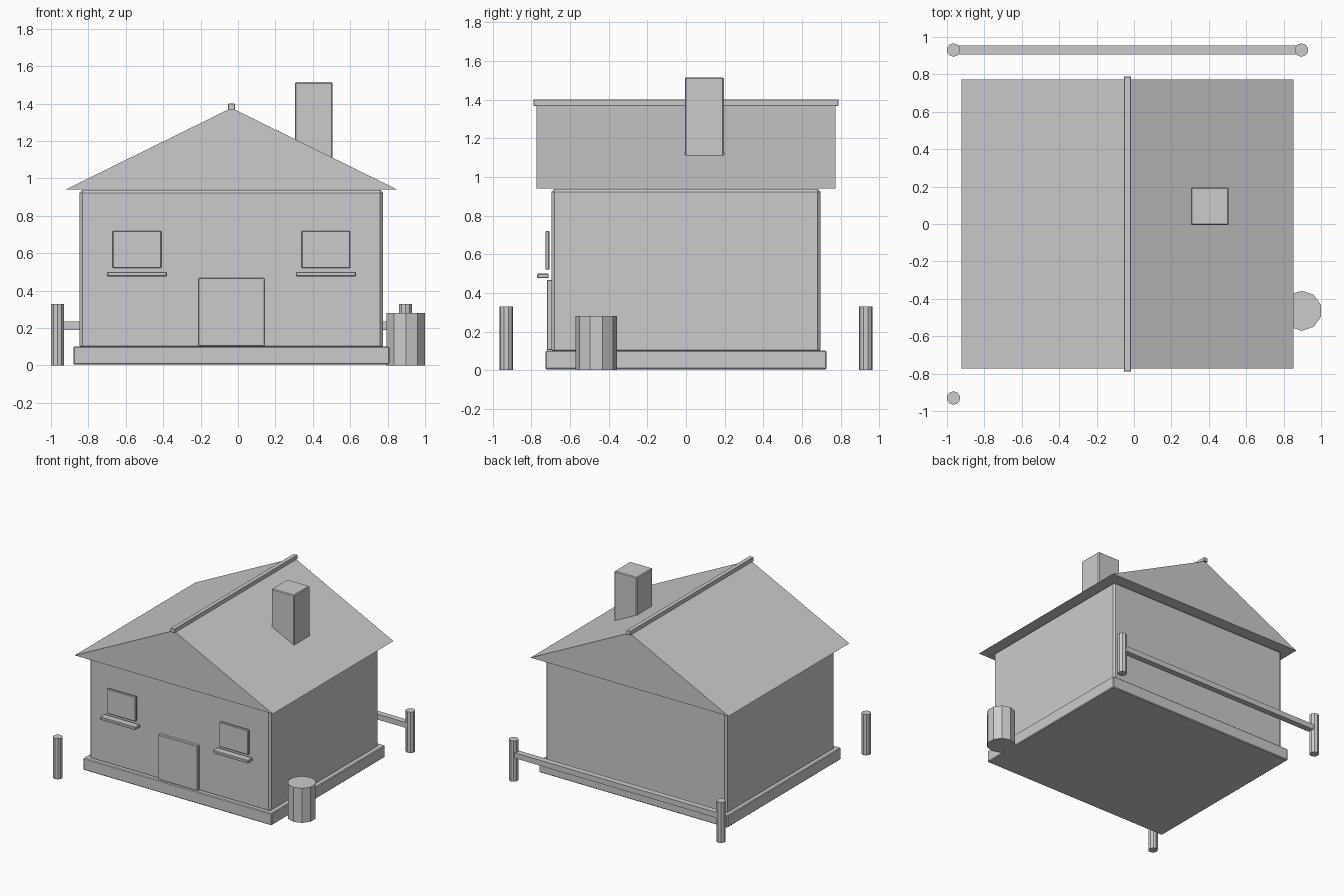
import bpy
import bmesh

cube = bpy.data.objects.get("Cube")
if cube:
    bpy.data.objects.remove(cube, do_unlink=True)

# Single plain clay colour
clay = bpy.data.materials.new("light_grey")
clay.use_nodes = True
GREY = (0.6, 0.6, 0.6, 1)
clay.diffuse_color = GREY
clay.node_tree.nodes["Principled BSDF"].inputs["Base Color"].default_value = GREY

MID = -0.035  # centre line of the house


def finish(name, bm, bevel=0):
    bmesh.ops.recalc_face_normals(bm, faces=bm.faces)
    mesh = bpy.data.meshes.new(name)
    bm.to_mesh(mesh)
    bm.free()
    mesh.materials.append(clay)
    obj = bpy.data.objects.new(name, mesh)
    bpy.context.collection.objects.link(obj)
    if bevel:
        mod = obj.modifiers.new("Bevel", "BEVEL")
        mod.width = bevel
        mod.segments = 1
    return obj


def box(name, x, y, z, bevel=0):
    """Box from (min, max) ranges on each axis."""
    bm = bmesh.new()
    bmesh.ops.create_cube(bm, size=1)
    for v in bm.verts:
        v.co = [(a + b) / 2 + c * (b - a) for (a, b), c in zip((x, y, z), v.co)]
    return finish(name, bm, bevel)


def cylinder(name, x, y, radius, height, sides=10):
    """Upright faceted cylinder standing on the ground."""
    bm = bmesh.new()
    ring = bmesh.ops.create_circle(bm, cap_ends=True, segments=sides, radius=radius)
    bmesh.ops.translate(bm, verts=ring["verts"], vec=(x, y, 0))
    up = bmesh.ops.extrude_face_region(bm, geom=bm.faces[:], use_keep_orig=True)
    top = [g for g in up["geom"] if isinstance(g, bmesh.types.BMVert)]
    bmesh.ops.translate(bm, verts=top, vec=(0, 0, height))
    return finish(name, bm)


def prism(name, profile, y0, y1):
    """Extrude an x-z profile along y."""
    bm = bmesh.new()
    face = bm.faces.new([bm.verts.new((x, y0, z)) for x, z in profile])
    up = bmesh.ops.extrude_face_region(bm, geom=[face], use_keep_orig=True)
    back = [g for g in up["geom"] if isinstance(g, bmesh.types.BMVert)]
    bmesh.ops.translate(bm, verts=back, vec=(0, y1 - y0, 0))
    return finish(name, bm)


# House body
box("plinth", (MID - 0.845, MID + 0.845), (-0.727, 0.727), (0.005, 0.102), 0.006)
box("walls", (MID - 0.812, MID + 0.81), (-0.695, 0.695), (0.09, 0.938), 0.015)

# Roof with ridge beam and chimney
prism("roof", [(MID - 0.888, 0.94), (MID + 0.888, 0.94), (MID, 1.377)], -0.773, 0.773)
box("ridge_beam", (MID - 0.018, MID + 0.018), (-0.789, 0.789), (1.368, 1.4), 0.002)
box("chimney", (0.304, 0.506), (-0.006, 0.196), (1.05, 1.515), 0.006)

# Door, windows and sills on the front wall
box("door", (MID - 0.177, MID + 0.177), (-0.72, -0.69), (0.104, 0.468), 0.004)
for side, name in ((-1, "right"), (1, "left")):
    cx = MID + side * 0.505
    box(name + "_window", (cx - 0.13, cx + 0.13), (-0.727, -0.706), (0.52, 0.72), 0.004)
    box(name + "_sill", (cx - 0.16, cx + 0.16), (-0.77, -0.71), (0.476, 0.5), 0.004)

# Fence posts with a rail along the back
for name, x, y in (("front_right_post", -0.965, -0.93),
                   ("back_right_post", -0.965, 0.93),
                   ("back_left_post", 0.895, 0.93)):
    cylinder(name, x, y, 0.036, 0.33)
box("back_rail", (-0.965, 0.895), (0.906, 0.954), (0.19, 0.234))

# Barrel by the front corner
cylinder("barrel", 0.897, -0.464, 0.107, 0.28)
